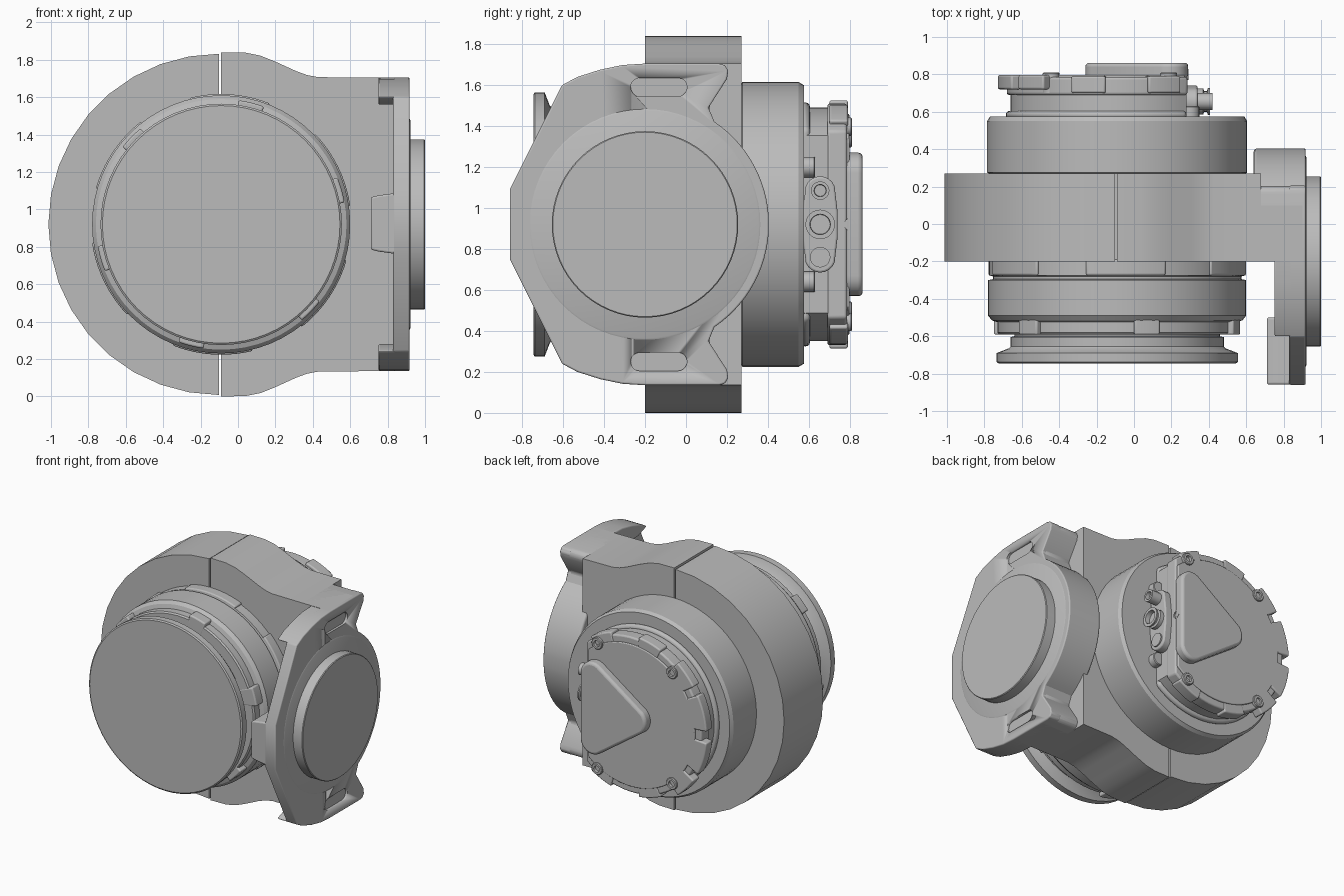
import bpy, bmesh
from math import sin, cos, radians, acos, degrees

cube = bpy.data.objects.get("Cube")
if cube:
    bpy.data.objects.remove(cube)

grey = bpy.data.materials.new("cast grey")
grey.use_nodes = True
grey.diffuse_color = (0.5, 0.5, 0.5, 1)
grey.node_tree.nodes["Principled BSDF"].inputs["Base Color"].default_value = (0.5, 0.5, 0.5, 1)

CX, CZ = -0.09, 0.92      # motor axis, running along y
FY = -0.2                 # flange axis, running along x


def place(axis, u, v, t):
    return (t, u, v) if axis == "x" else (u, t, v)


def finish(name, bm, bevel=0, angle=30):
    bmesh.ops.recalc_face_normals(bm, faces=bm.faces)
    mesh = bpy.data.meshes.new(name)
    bm.to_mesh(mesh)
    bm.free()
    obj = bpy.data.objects.new(name, mesh)
    bpy.context.collection.objects.link(obj)
    mesh.materials.append(grey)
    if bevel:
        mod = obj.modifiers.new("soft edges", "BEVEL")
        mod.width, mod.segments = bevel, 3
        mod.limit_method, mod.angle_limit = "ANGLE", radians(35)
    bpy.ops.object.select_all(action="DESELECT")
    obj.select_set(True)
    bpy.context.view_layer.objects.active = obj
    bpy.ops.object.shade_smooth_by_angle(angle=radians(angle))
    return obj


def prism(name, axis, points, lo, hi, bevel=0, angle=30):
    bm = bmesh.new()
    a, b = ([bm.verts.new(place(axis, u, v, t)) for u, v in points] for t in (lo, hi))
    bm.faces.new(a)
    bm.faces.new(b)
    n = len(points)
    for i in range(n):
        j = (i + 1) % n
        bm.faces.new((a[i], a[j], b[j], b[i]))
    return finish(name, bm, bevel, angle)


def lathe(name, axis, u, v, profile, n=64):
    """Turn (radius, position) pairs about the axis; both ends are capped."""
    bm = bmesh.new()
    rings = [[bm.verts.new(place(axis, u + r * cos(radians(360 * i / n)),
                                 v + r * sin(radians(360 * i / n)), t)) for i in range(n)]
             for r, t in profile]
    for a, b in zip(rings, rings[1:]):
        for i in range(n):
            j = (i + 1) % n
            bm.faces.new((a[i], a[j], b[j], b[i]))
    bm.faces.new(rings[0])
    bm.faces.new(rings[-1])
    return finish(name, bm)


def arc(u, v, r, start, end, steps=16):
    angles = [radians(start + (end - start) * i / steps) for i in range(steps + 1)]
    return [(u + r * cos(a), v + r * sin(a)) for a in angles]


def mirrored(points):
    """Close a half outline by mirroring it below the motor axis."""
    return points + [(u, 2 * CZ - v) for u, v in reversed(points)]


def chopped(r, edge=0.28):
    """Circle about the motor axis with a flat on its left side."""
    a = degrees(acos((edge - CX) / r))
    return arc(CX, CZ, r, a, 360 - a, 48)


def band(name, r0, r1, start, end, y0, y1, bevel=0.01):
    pts = arc(CX, CZ, r1, start, end, 10) + arc(CX, CZ, r0, end, start, 10)
    prism(name, "y", pts, y0, y1, bevel)


# Motor housing
lathe("motor_housing", "y", CX, CZ, [
    (0.63, -0.59), (0.64, -0.58), (0.64, -0.525), (0.67, -0.515), (0.69, -0.49),
    (0.69, -0.3), (0.665, -0.295), (0.665, -0.28), (0.685, -0.275), (0.685, 0.27),
    (0.695, 0.275), (0.695, 0.55), (0.68, 0.575)])
lathe("front_disc", "y", CX, CZ, [
    (0.635, -0.745), (0.645, -0.738), (0.645, -0.69), (0.58, -0.665), (0.57, -0.655),
    (0.57, -0.605), (0.55, -0.6), (0.55, -0.58)])
for k in range(6):
    band("housing_rib", 0.6, 0.697, 60 * k + 8, 60 * k + 44, -0.275, -0.19)
    band("front_lug", 0.5, 0.67, 60 * k + 10, 60 * k + 22, -0.592, -0.5)

# Split clamp around the motor
prism("clamp_outer_half", "y", arc(CX - 0.012, CZ, 0.912, 90, 270, 18), -0.2, 0.27, angle=15)
right_half = [(CX, 1.84), (0.04, 1.838), (0.12, 1.822), (0.2, 1.79), (0.31, 1.74),
              (0.37, 1.718), (0.43, 1.707), (0.68, 1.705)]
prism("clamp_inner_half", "y", mirrored(right_half), -0.2, 0.27)
for side in (1, -1):
    # Arms carrying the side plate
    prism("clamp_arm", "y", [(0.6, CZ + side * 0.785), (0.9, CZ + side * 0.785),
                             (0.9, CZ + side * 0.55), (0.6, CZ + side * 0.4)], -0.2, 0.1)
prism("clamp_web", "y", [(0.6, 0.25), (0.85, 0.25), (0.85, 1.59), (0.6, 1.59)], -0.2, 0.05)

# Side plate with two ears and a round flange
ear = [(-0.2, 1.705), (0.16, 1.705), (0.19, 1.697), (0.206, 1.67), (0.2, 1.63), (0.11, 1.49)]
rim = arc(FY, CZ, 0.605, 56, 0, 14)[:-1]
nose = [(-0.86, 1.09), (-0.605, 1.6), (-0.53, 1.64), (-0.42, 1.675), (-0.31, 1.698)]
plate = prism("side_plate", "x", mirrored(nose + ear + rim), 0.83, 0.918, 0.008)
prism("flange_back", "x", mirrored(ear + rim), 0.64, 0.9, 0.03)
lathe("flange_step", "x", FY, CZ, [(0.565, 0.9), (0.565, 0.917), (0.555, 0.922)])
lathe("output_disc", "x", FY, CZ, [(0.455, 0.91), (0.455, 0.995), (0.45, 1.0)])
for side in (1, -1):
    rail = nose[1:] + [(-0.15, 1.705), (-0.15, 1.56), (-0.5, 1.56), (-0.585, 1.59)]
    prism("plate_rail", "x", [(u, CZ + side * (v - CZ)) for u, v in rail], 0.75, 0.86, 0.01)
    # Slot cut into each ear
    z = CZ + side * 0.67
    slot = arc(-0.225, z, 0.045, 90, 270, 10) + arc(-0.04, z, 0.045, 270, 450, 10)
    cutter = prism("slot_cutter", "x", slot, 0.9, 0.95)
    cutter.hide_render = True
    cutter.hide_viewport = True
    cut = plate.modifiers.new("slot", "BOOLEAN")
    cut.operation, cut.object = "DIFFERENCE", cutter
prism("plate_nose", "y", [(0.71, 0.785), (0.75, 0.775), (0.86, 0.76), (0.86, 1.09),
                          (0.75, 1.075), (0.71, 1.065)], -0.858, -0.5, 0.01)

# Rear neck and chopped cover
prism("rear_neck", "y", chopped(0.57), 0.56, 0.7)
prism("rear_neck_fillet", "y", chopped(0.595), 0.56, 0.605, 0.02)
prism("cover_rim", "y", chopped(0.59, 0.285), 0.69, 0.785, 0.012)
prism("cover_lid", "y", chopped(0.54, 0.27), 0.77, 0.797, 0.006)
for start, end in ((128, 146), (152, 176), (184, 208), (214, 232)):
    band("cover_tab", 0.5, 0.64, start, end, 0.72, 0.797)
for start, end in ((56, 74), (96, 114), (246, 264), (286, 304)):
    band("cover_tab", 0.48, 0.61, start, end, 0.7, 0.79)

# Rounded triangular boss on the cover
boss = (arc(0.19, 1.17, 0.1, 0, 120, 8) + arc(-0.15, CZ, 0.11, 135, 225, 8)
        + arc(0.19, 0.67, 0.1, 240, 360, 8))
prism("cover_boss", "y", boss, 0.78, 0.862, 0.02)

# Socket screws
for a in (60, 130, 230, 300):
    u, v = CX + 0.55 * cos(radians(a)), CZ + 0.55 * sin(radians(a))
    lathe("cover_screw", "y", u, v, [(0.045, 0.7), (0.045, 0.805), (0.04, 0.81),
                                     (0.024, 0.81), (0.022, 0.785)], 16)

# Connector plate with plugs on the flat side
for side in (1, -1):
    lathe("connector_post", "y", 0.3, CZ + side * 0.28, [(0.05, 0.56), (0.05, 0.625), (0.045, 0.63)], 16)
oval = (arc(0.655, 1.08, 0.075, 20, 160, 8) + [(0.57, 0.98), (0.57, 0.86)]
        + arc(0.655, 0.76, 0.075, 200, 340, 8) + [(0.74, 0.86), (0.74, 0.98)])
prism("connector_plate", "x", oval, 0.27, 0.34, 0.01)
lathe("large_plug", "x", 0.655, CZ, [(0.07, 0.33), (0.07, 0.37), (0.055, 0.375), (0.055, 0.39),
                                     (0.072, 0.395), (0.072, 0.405), (0.05, 0.405), (0.048, 0.37)], 24)
lathe("small_plug", "x", 0.655, 1.085, [(0.045, 0.33), (0.045, 0.42), (0.03, 0.42), (0.028, 0.39)], 20)
lathe("blank_plug", "x", 0.655, 0.76, [(0.05, 0.33), (0.05, 0.35)], 20)
lathe("side_pin", "x", 0.8, CZ, [(0.03, 0.27), (0.03, 0.292), (0.02, 0.292), (0.02, 0.285)], 16)
